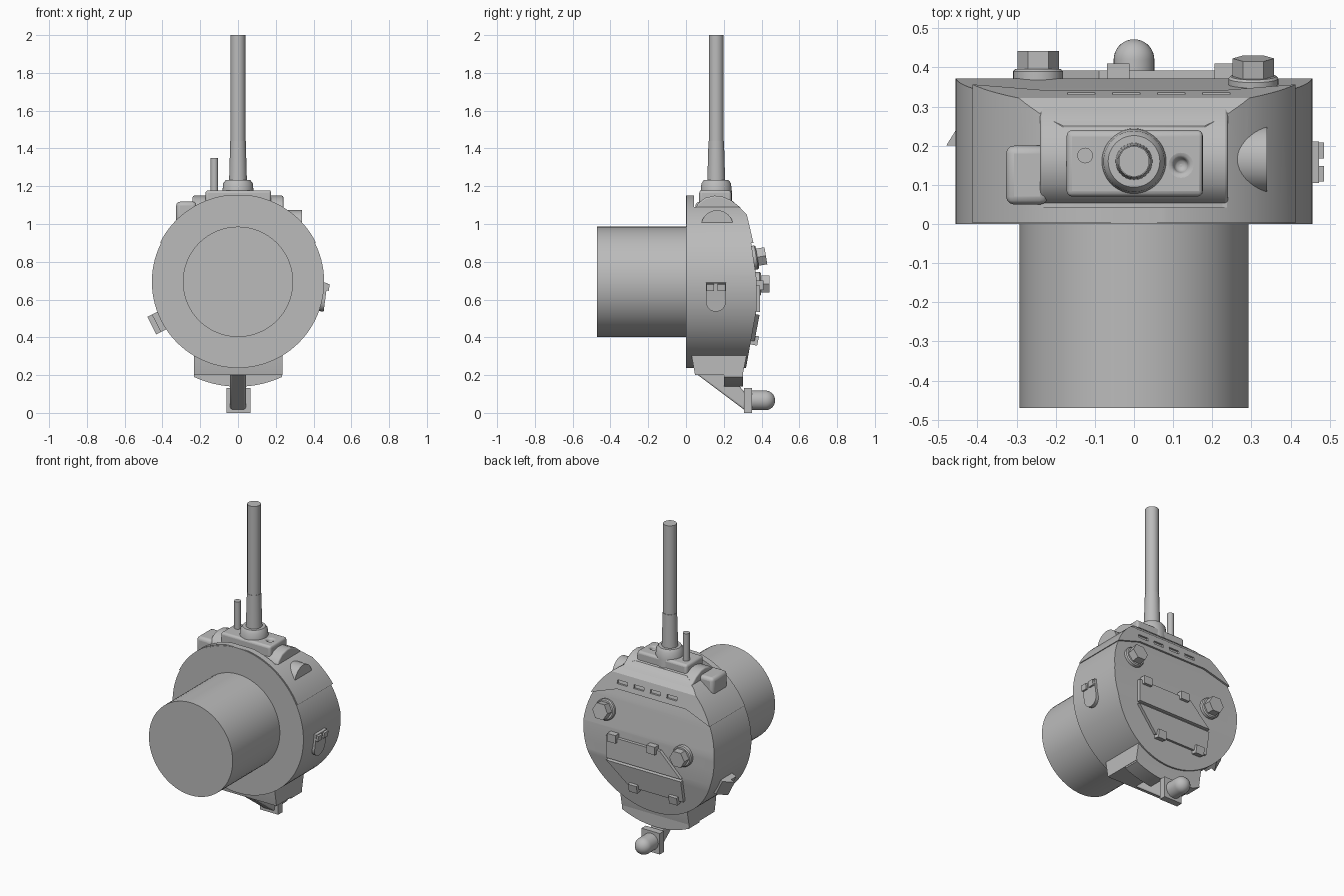
import bpy, bmesh, math
from mathutils import Matrix, Vector

cube = bpy.data.objects.get("Cube")
if cube:
    bpy.data.objects.remove(cube, do_unlink=True)

grey = bpy.data.materials.new("plain_grey")
grey.use_nodes = True
grey.diffuse_color = (0.5, 0.5, 0.5, 1)
grey.node_tree.nodes["Principled BSDF"].inputs["Base Color"].default_value = (0.5, 0.5, 0.5, 1)

MID = 0.694  # height of the drum axis


def finish(name, bm, bevel=0.0):
    bmesh.ops.recalc_face_normals(bm, faces=bm.faces)
    mesh = bpy.data.meshes.new(name)
    bm.to_mesh(mesh)
    bm.free()
    mesh.materials.append(grey)
    ob = bpy.data.objects.new(name, mesh)
    bpy.context.collection.objects.link(ob)
    if bevel:
        mod = ob.modifiers.new("soft_edges", 'BEVEL')
        mod.width, mod.segments, mod.limit_method = bevel, 3, 'ANGLE'
    return ob


def prism(name, pts, axis, lo, hi, bevel=0.0, turn=None):
    """Extrude a 2D outline along X (y,z outline) or Y (x,z outline)."""
    bm = bmesh.new()
    place = {'X': lambda p: (lo, p[0], p[1]), 'Y': lambda p: (p[0], lo, p[1])}[axis]
    face = bm.faces.new([bm.verts.new(place(p)) for p in pts])
    out = bmesh.ops.extrude_face_region(bm, geom=[face])
    shift = Vector((hi - lo, 0, 0) if axis == 'X' else (0, hi - lo, 0))
    bmesh.ops.translate(bm, vec=shift, verts=[v for v in out['geom'] if isinstance(v, bmesh.types.BMVert)])
    if turn:
        bm.transform(turn)
    return finish(name, bm, bevel)


def box(name, x, y, z, bevel=0.0, turn=None):
    outline = [(y[0], z[0]), (y[1], z[0]), (y[1], z[1]), (y[0], z[1])]
    return prism(name, outline, 'X', x[0], x[1], bevel, turn)


def lathe(name, profile, matrix, sides=48):
    """Spin (radius, height) points about local Z, then place."""
    bm = bmesh.new()
    rings = []
    for r, h in profile:
        rings.append([bm.verts.new((r * math.cos(math.tau * i / sides),
                                    r * math.sin(math.tau * i / sides), h)) for i in range(sides)])
    for a, b in zip(rings, rings[1:]):
        for i in range(sides):
            j = (i + 1) % sides
            bm.faces.new((a[i], a[j], b[j], b[i]))
    bm.faces.new(rings[0])
    bm.faces.new(rings[-1])
    bm.transform(matrix)
    return finish(name, bm)


def boolean(ob, cutter, mode):
    mod = ob.modifiers.new("cut", 'BOOLEAN')
    mod.object, mod.operation, mod.solver = cutter, mode, 'EXACT'
    bpy.context.view_layer.objects.active = ob
    bpy.ops.object.modifier_apply(modifier=mod.name)
    bpy.data.objects.remove(cutter, do_unlink=True)


def turned(angle, axis, pivot):
    p = Vector(pivot)
    return Matrix.Translation(p) @ Matrix.Rotation(angle, 4, axis) @ Matrix.Translation(-p)


def back_axis(x, y, z, tilt=0.0):
    """Local Z becomes +y, optionally tipped upward."""
    return Matrix.Translation((x, y, z)) @ Matrix.Rotation(tilt - math.pi / 2, 4, 'X')


def arc(radius, start, end, n, cx=0.0, cz=MID):
    return [(cx + radius * math.cos(start + (end - start) * i / n),
             cz + radius * math.sin(start + (end - start) * i / n)) for i in range(n + 1)]


# Drum with a back cut to three sloping planes
body = lathe("drum_body", [(0.456, 0), (0.456, 0.45)], back_axis(0, 0, MID), 96)
back = [(-0.1, 0.1), (0.29, 0.1), (0.32, 0.25), (0.372, 0.54), (0.372, 0.72), (0.345, 0.9),
        (0.31, 1.05), (0.25, 1.12), (0.15, 1.14), (0.07, 1.09), (0.042, 1.09), (0.042, 1.2), (-0.1, 1.2)]
boolean(body, prism("back_planes", back, 'X', -1, 1), 'INTERSECT')
lathe("barrel", [(0.292, -0.47), (0.292, 0.01)], back_axis(0, 0, MID), 64)

# Upper cover with a lip and four slots
edge = math.atan2(0.9 - MID, 0.412)
cover = prism("upper_cover", arc(0.462, edge, math.pi - edge, 48) + [(-0.24, 0.96), (0.24, 0.96)], 'Y', 0.003, 0.45)
roof = [(-0.1, 0.8), (0.371, 0.8), (0.357, 0.9), (0.322, 1.05), (0.25, 1.12),
        (0.15, 1.14), (0.07, 1.09), (0.042, 1.09), (0.042, 1.15), (-0.1, 1.15)]
boolean(cover, prism("cover_slope", roof, 'X', -1, 1), 'INTERSECT')
for x in (-0.135, -0.02, 0.095, 0.21):
    boolean(cover, box("slot", (x - 0.035, x + 0.035), (0.31, 0.4), (0.99, 1.012)), 'DIFFERENCE')

# Raised central ridge
ridge = [(0.045, 0.98), (0.045, 1.075), (0.065, 1.11), (0.1, 1.138), (0.15, 1.15), (0.19, 1.147),
         (0.24, 1.125), (0.285, 1.09), (0.318, 1.045), (0.32, 0.98)]
prism("cover_ridge", ridge, 'X', -0.24, 0.24, 0.008)

# Aerial mount, aerial and small pin
mount = box("aerial_mount", (-0.172, 0.176), (0.07, 0.24), (1.08, 1.178), 0.015)
up = lambda x, y: Matrix.Translation((x, y, 0))
boolean(mount, lathe("mount_hole", [(0.018, 1.15), (0.018, 1.25)], up(0.12, 0.15), 20), 'DIFFERENCE')
lathe("aerial_collar", [(0.085, 1.1), (0.083, 1.17), (0.078, 1.215), (0.066, 1.232)], up(0, 0.16))
lathe("aerial_lower", [(0.048, 1.2), (0.041, 1.44)], up(0, 0.16), 32)
lathe("aerial_upper", [(0.039, 1.43), (0.039, 2.0)], up(0, 0.16), 32)
lathe("small_pin", [(0.02, 1.15), (0.02, 1.35)], up(-0.125, 0.175), 20)

# Shoulder fittings
side = [(0.165 + 0.085 * math.cos(math.pi * i / 20), 0.988 + 0.085 * math.sin(math.pi * i / 20)) for i in range(21)]
prism("shoulder_dome", side, 'X', 0.15, 0.34)
box("shoulder_housing", (-0.327, -0.22), (0.05, 0.2), (0.98, 1.118), 0.02)

# Back bolts
for name, x, y, z, tilt in (("high_bolt", 0.305, 0.352, 0.82, 0.165), ("low_bolt", -0.245, 0.37, 0.682, 0)):
    lathe(name + "_flange", [(0.064, -0.02), (0.064, 0.02), (0.058, 0.026)], back_axis(x, y, z, tilt), 32)
    lathe(name + "_head", [(0.053, 0.02), (0.053, 0.072)], back_axis(x, y, z, tilt), 6)

# Folding hatch on the back
fold = turned(-0.187, 'X', (0, 0.372, 0.535))
prism("hatch_upper", [(0.285, 0.535), (0.285, 0.675), (-0.09, 0.675), (-0.235, 0.535)], 'Y', 0.36, 0.392)
prism("hatch_lower", [(0.285, 0.522), (-0.235, 0.522), (-0.235, 0.38), (0.14, 0.38)], 'Y', 0.36, 0.392, turn=fold)
for x in (0.235, -0.04):
    box("upper_hinge", (x - 0.029, x + 0.029), (0.36, 0.41), (0.65, 0.7))
for x in (0.105, -0.175):
    box("lower_hinge", (x - 0.029, x + 0.029), (0.36, 0.41), (0.36, 0.41), turn=fold)

# Rounded latch on the left flank
tip = turned(0.13, 'Y', (0.45, 0, 0.61))
latch = [(0.105, 0.69), (0.105, 0.59)] + arc(0.053, math.pi, math.tau, 12, 0.158, 0.59) + [(0.211, 0.69)]
prism("flank_latch", latch, 'X', 0.43, 0.463, turn=tip)
for y in (0.108, 0.168):
    box("latch_tab", (0.44, 0.476), (y, y + 0.04), (0.65, 0.685), turn=tip)

# Wedge clip on the right flank
lean = turned(-0.47, 'Y', (0, 0, MID))
for name, y, reach in (("clip_base", (0.15, 0.2), 0.485), ("clip_wedge", (0.2, 0.265), 0.512)):
    clip = box(name, (-reach, -0.42), y, (MID - 0.052, MID + 0.052), turn=lean)
    if name == "clip_wedge":
        far = [v for v in clip.data.vertices if v.co.y > 0.26]
        inward = Vector((math.cos(0.47), 0, math.sin(0.47))) * 0.045
        outer = sorted(far, key=lambda v: v.co.dot(inward))[:2]
        for v in outer:
            v.co += inward

# Foot block with a curved skirt
foot = [(0.03, 0.35), (0.03, 0.3), (0.048, 0.2), (0.3, 0.2), (0.32, 0.3), (0.32, 0.35)]
prism("foot_block", foot, 'X', -0.233, 0.235)
half = math.asin(0.233 / 0.555)
prism("foot_skirt", arc(0.555, -math.pi / 2 - half, -math.pi / 2 + half, 24) + [(0.23, 0.25), (-0.23, 0.25)],
      'Y', 0.2, 0.303)

# Strut and rear knob
strut = [(0.05, 0.21), (0.31, 0.015), (0.32, 0.1), (0.22, 0.21)]
prism("strut", strut, 'X', -0.042, 0.042, 0.01)
box("knob_plate", (-0.062, 0.065), (0.308, 0.35), (0, 0.132))
dome = [(0.052 * math.cos(math.pi * i / 18), 0.42 + 0.052 * math.sin(math.pi * i / 18)) for i in range(9)]
lathe("rear_knob", [(0.052, 0.34)] + dome + [(0.002, 0.472)], back_axis(0, 0, 0.066), 32)

# Smooth the round surfaces, keep edges sharp
bpy.ops.object.select_all(action='DESELECT')
for ob in bpy.context.collection.objects:
    if ob.type == 'MESH' and grey.name in ob.data.materials:
        ob.select_set(True)
        bpy.context.view_layer.objects.active = ob
bpy.ops.object.shade_smooth_by_angle(angle=math.radians(30))
